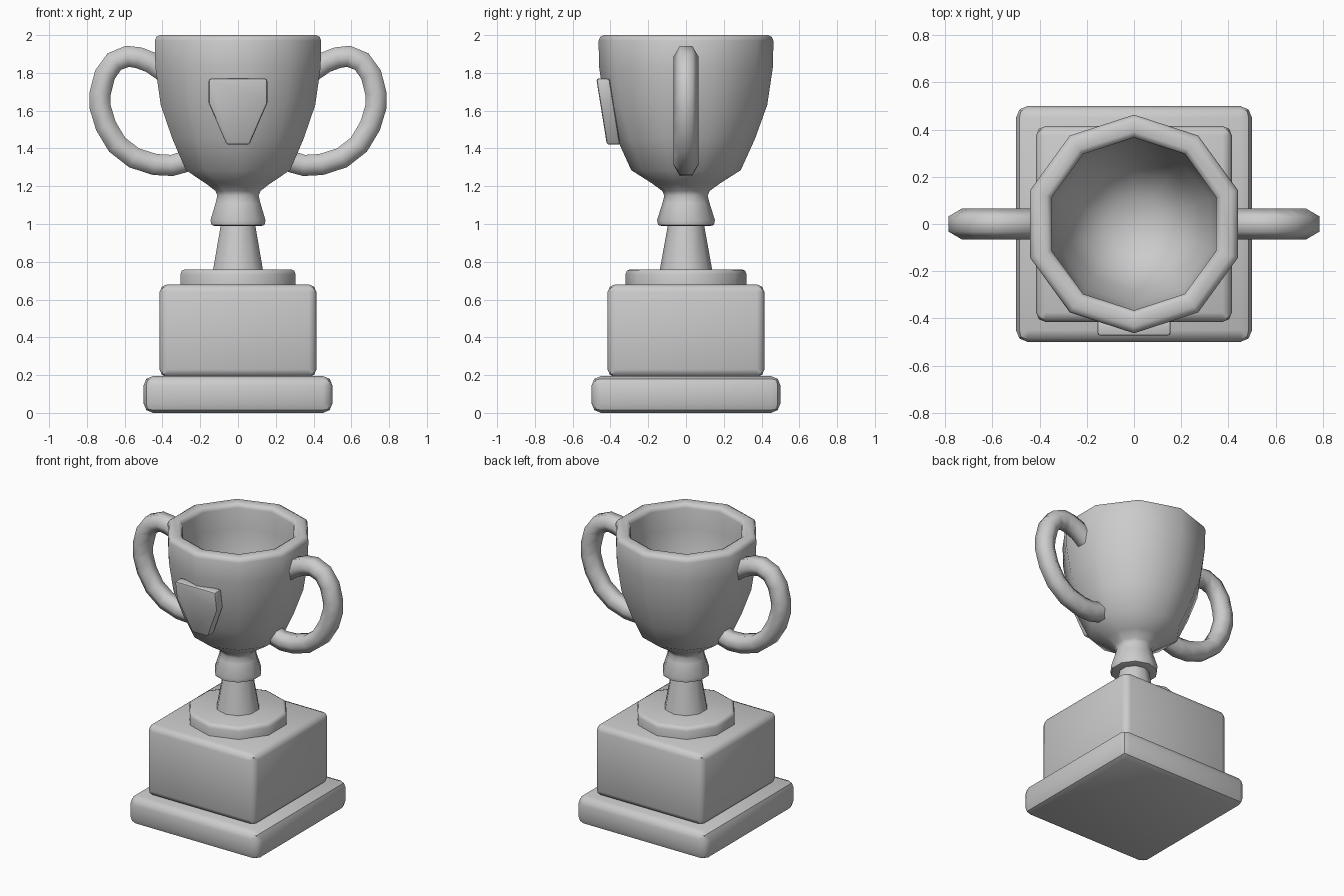
import bpy
import bmesh
import math
from mathutils import Vector

old = bpy.data.objects.get("Cube")
if old:
    bpy.data.objects.remove(old, do_unlink=True)

GREY = (0.6, 0.6, 0.6, 1.0)
metal = bpy.data.materials.new("plain grey")
metal.use_nodes = True
metal.diffuse_color = GREY
metal.node_tree.nodes["Principled BSDF"].inputs["Base Color"].default_value = GREY


def finish(name, bm, angle=45, bevel=0, segments=2):
    """Turn a bmesh into a shaded object, with optional rounded edges."""
    bmesh.ops.recalc_face_normals(bm, faces=bm.faces)
    mesh = bpy.data.meshes.new(name)
    bm.to_mesh(mesh)
    bm.free()
    mesh.materials.append(metal)
    obj = bpy.data.objects.new(name, mesh)
    bpy.context.collection.objects.link(obj)
    bpy.ops.object.select_all(action="DESELECT")
    obj.select_set(True)
    bpy.context.view_layer.objects.active = obj
    if bevel:
        mod = obj.modifiers.new("rounded edges", "BEVEL")
        mod.width = bevel
        mod.segments = segments
        mod.limit_method = "ANGLE"
        mod.angle_limit = math.radians(50)
        bpy.ops.object.modifier_apply(modifier=mod.name)
    bpy.ops.object.shade_smooth_by_angle(angle=math.radians(angle))
    return obj


def block(name, half, bottom, top, bevel):
    bm = bmesh.new()
    bmesh.ops.create_cube(bm, size=1)
    for v in bm.verts:
        v.co = (v.co.x * 2 * half, v.co.y * 2 * half,
                bottom + (v.co.z + 0.5) * (top - bottom))
    return finish(name, bm, 45, bevel)


def bridge(bm, rings):
    for a, b in zip(rings, rings[1:]):
        n = len(a)
        for i in range(n):
            j = (i + 1) % n
            bm.faces.new((a[i], a[j], b[j], b[i]))
    bm.faces.new(rings[0])
    bm.faces.new(rings[-1])


def turned(name, profile, sides=10):
    """Lathe (radius, height) points, with a corner on the y axis."""
    bm = bmesh.new()
    angles = [math.pi / 2 + math.tau * i / sides for i in range(sides)]
    rings = [[bm.verts.new((r * math.cos(a), r * math.sin(a), z)) for a in angles]
             for r, z in profile]
    bridge(bm, rings)
    return finish(name, bm, 50)


def handle(name, side, path, radius=0.065, sides=6):
    """Sweep a hexagon along a path in the xz plane."""
    bm = bmesh.new()
    pts = [Vector((side * x, 0, z)) for x, z in path]
    rings = []
    for i, p in enumerate(pts):
        along = (pts[min(i + 1, len(pts) - 1)] - pts[max(i - 1, 0)]).normalized()
        across = along.cross(Vector((0, 1, 0)))
        rings.append([])
        for k in range(sides):
            a = math.tau * k / sides
            offset = Vector((0, math.cos(a), 0)) + across * math.sin(a)
            rings[-1].append(bm.verts.new(p + offset * radius))
    bridge(bm, rings)
    return finish(name, bm, 62)


# Square pedestal
block("pedestal_base", 0.5, 0, 0.195, 0.05)
block("pedestal_block", 0.415, 0.19, 0.68, 0.04)

# Ten-sided disc and tapered stem
turned("stem_disc", [(0.32, 0.67), (0.32, 0.735), (0.313, 0.753), (0.295, 0.76)])
turned("stem", [(0.14, 0.75), (0.095, 1.0)])

# Collar and hollow bowl
turned("cup", [
    (0.13, 0.99), (0.148, 0.995), (0.153, 1.02), (0.125, 1.11), (0.115, 1.15),
    (0.125, 1.175), (0.18, 1.215), (0.29, 1.285), (0.365, 1.45), (0.43, 1.63),
    (0.46, 1.83), (0.463, 1.97), (0.455, 1.99), (0.435, 2.0),
    (0.39, 2.0), (0.372, 1.99), (0.366, 1.97), (0.366, 1.83), (0.34, 1.65),
    (0.285, 1.49), (0.22, 1.35), (0.12, 1.29), (0.04, 1.27)])

# Side handles
LOOP = [(0.38, 1.8), (0.46, 1.855), (0.525, 1.88), (0.585, 1.888), (0.655, 1.86),
        (0.705, 1.79), (0.73, 1.69), (0.73, 1.62), (0.70, 1.52), (0.64, 1.42),
        (0.55, 1.35), (0.44, 1.315), (0.35, 1.31), (0.28, 1.33)]
for label, side in (("left", 1), ("right", -1)):
    handle(label + "_handle", side, LOOP)

# Plain raised shield on the front, leaning with the bowl
half_outline = [(0.155, 1.77), (0.155, 1.64), (0.06, 1.42)]
outline = half_outline + [(-x, z) for x, z in reversed(half_outline)]
bm = bmesh.new()
layers = []
for y in (-0.475, -0.405):
    layers.append([bm.verts.new((x, y + (1.77 - z) * 0.16, z)) for x, z in outline])
bridge(bm, layers)
finish("front_shield", bm, 40, 0.012)
